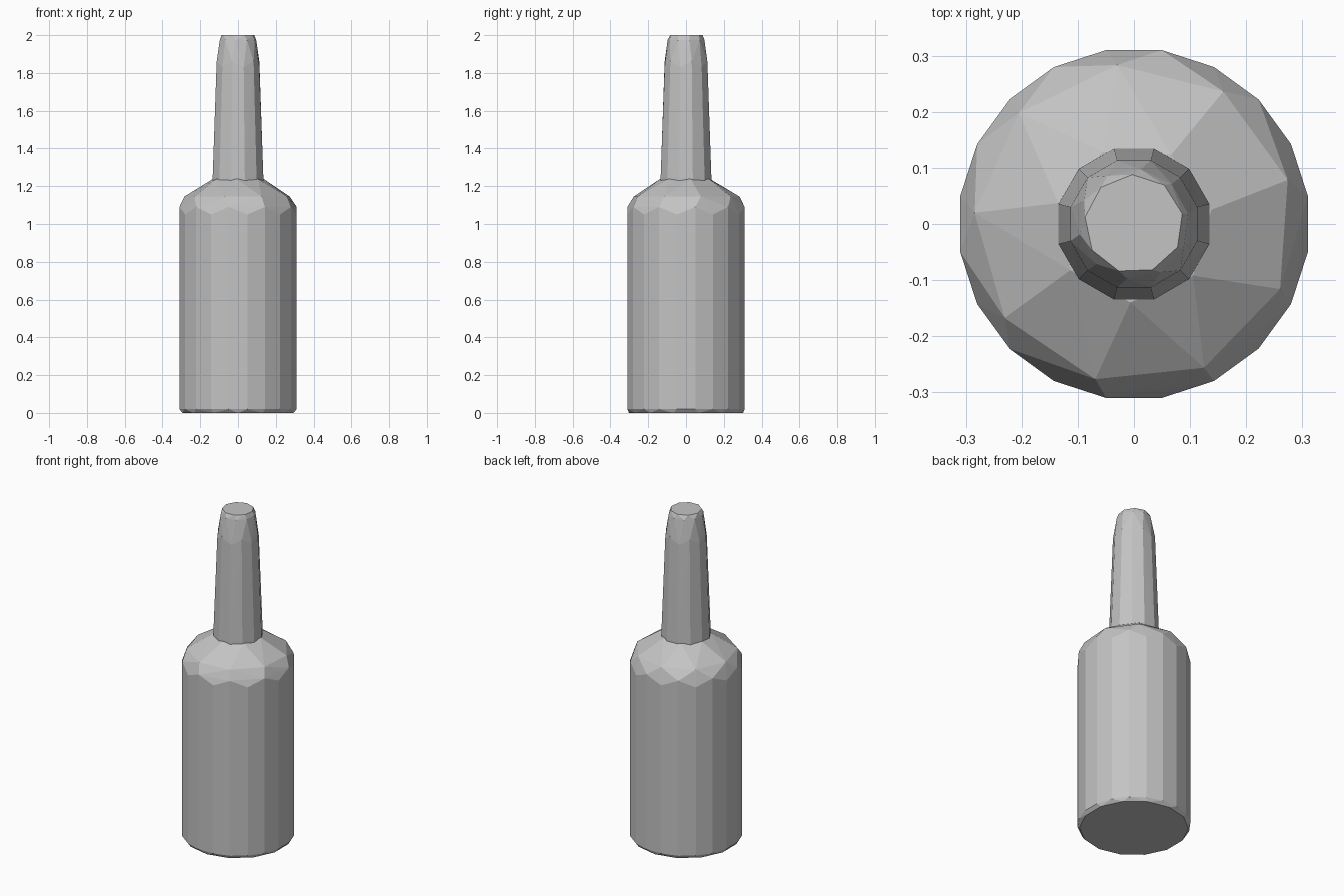
import bpy
import bmesh
from math import cos, sin, tau

cube = bpy.data.objects.get("Cube")
if cube:
    bpy.data.objects.remove(cube, do_unlink=True)

# Single plain grey
grey = bpy.data.materials.new("plain_grey")
grey.use_nodes = True
colour = (0.55, 0.55, 0.55, 1.0)
grey.diffuse_color = colour
grey.node_tree.nodes["Principled BSDF"].inputs["Base Color"].default_value = colour


def faceted(name, rings):
    """Flat-faced convex shell over rings of (sides, turn, radius, height, drop)."""
    bm = bmesh.new()
    for sides, turn, radius, height, drop in rings:
        for i in range(sides):
            a = tau * (i + turn) / sides
            z = height - drop * (i % 2)
            bm.verts.new((radius * cos(a), radius * sin(a), z))
    hull = bmesh.ops.convex_hull(bm, input=bm.verts[:])
    inside = [g for g in hull["geom_interior"] if isinstance(g, bmesh.types.BMVert)]
    bmesh.ops.delete(bm, geom=inside, context='VERTS')
    bmesh.ops.dissolve_limit(bm, angle_limit=0.01, verts=bm.verts[:], edges=bm.edges[:])
    bmesh.ops.recalc_face_normals(bm, faces=bm.faces[:])
    mesh = bpy.data.meshes.new(name)
    bm.to_mesh(mesh)
    bm.free()
    mesh.materials.append(grey)
    obj = bpy.data.objects.new(name, mesh)
    bpy.context.collection.objects.link(obj)
    return obj


# Body: chamfered foot, straight wall, irregular shoulder
faceted("bottle_body", [
    (14, 0.5, 0.302, 0.0, 0.0),
    (20, 0.5, 0.314, 0.02, 0.0),
    (20, 0.5, 0.314, 1.09, 0.04),
    (9, 0.4, 0.285, 1.145, 0.0),
    (7, 0.2, 0.14, 1.237, 0.0),
])

# Neck: tapered tube with a rounded-off, closed tip
faceted("bottle_neck", [
    (12, 0.5, 0.139, 1.228, 0.0),
    (12, 0.5, 0.139, 1.245, 0.0),
    (12, 0.5, 0.117, 1.86, 0.03),
    (10, 0.3, 0.098, 1.975, 0.0),
    (9, 0.3, 0.088, 2.0, 0.0),
])
